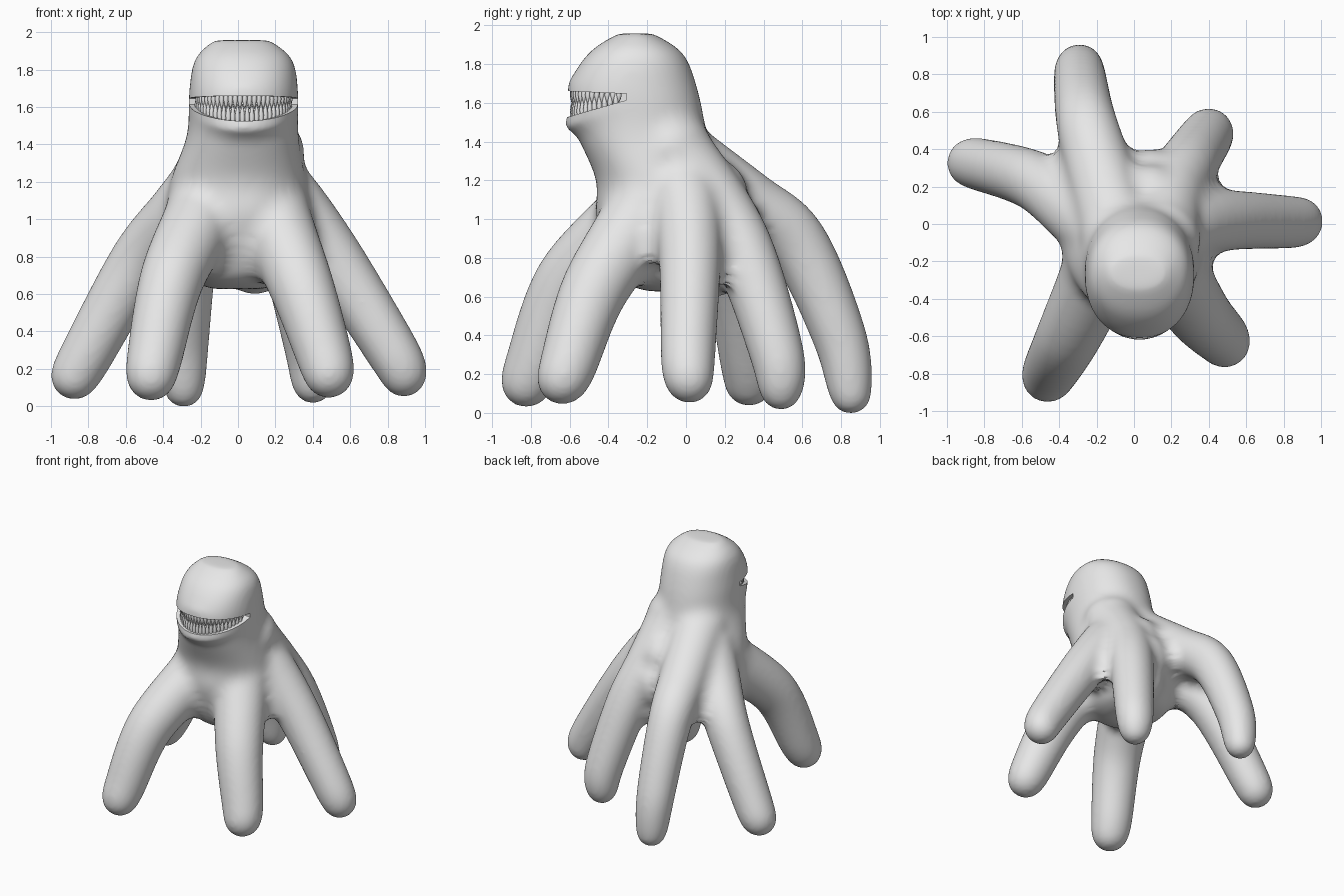
import bpy, bmesh, math
from mathutils import Vector, Matrix

if "Cube" in bpy.data.objects:
    bpy.data.objects.remove(bpy.data.objects["Cube"])

grey = bpy.data.materials.new("pale grey")
grey.diffuse_color = (0.8, 0.8, 0.8, 1)
grey.use_nodes = True
grey.node_tree.nodes["Principled BSDF"].inputs["Base Color"].default_value = grey.diffuse_color


def make_object(name, bm):
    bmesh.ops.recalc_face_normals(bm, faces=bm.faces[:])
    mesh = bpy.data.meshes.new(name)
    bm.to_mesh(mesh)
    bm.free()
    mesh.materials.append(grey)
    ob = bpy.data.objects.new(name, mesh)
    bpy.context.collection.objects.link(ob)
    return ob


def shade(ob, degrees):
    bpy.context.view_layer.objects.active = ob
    ob.select_set(True)
    bpy.ops.object.convert(target='MESH')
    bpy.ops.object.shade_smooth_by_angle(angle=math.radians(degrees))
    ob.select_set(False)


def spline(pts, steps):
    """Smooth path through a few points."""
    p = [Vector(q) for q in pts]
    p = [p[0]] + p + [p[-1]]
    out = []
    for i in range(1, len(p) - 2):
        a, b, c, d = p[i - 1:i + 3]
        for k in range(steps):
            t = k / steps
            out.append(0.5 * (2 * b + (c - a) * t + (2 * a - 5 * b + 4 * c - d) * t * t
                              + (3 * b - a - 3 * c + d) * t ** 3))
    return out + [p[-1]]


def loft(bm, rings):
    loops = [[bm.verts.new(v) for v in r] for r in rings]
    n = len(loops[0])
    for a, b in zip(loops, loops[1:]):
        for i in range(n):
            bm.faces.new((a[i], a[(i + 1) % n], b[(i + 1) % n], b[i]))
    bm.faces.new(loops[0])
    bm.faces.new(loops[-1])


def oval(z, cx, cy, rx, ry, n=40):
    def se(v):
        return math.copysign(abs(v) ** 0.92, v)
    return [(cx + rx * se(math.cos(2 * math.pi * i / n)),
             cy + ry * se(math.sin(2 * math.pi * i / n)), z) for i in range(n)]


def ball(bm, pos, radius, detail=3):
    bmesh.ops.create_icosphere(bm, subdivisions=detail, radius=radius,
                               matrix=Matrix.Translation(pos))


def limb(bm, *pts):
    """Chain of balls tapering from root to tip."""
    path = spline(pts, 10)
    for i, pos in enumerate(path):
        t = i / (len(path) - 1)
        ball(bm, pos, .215 - .09 * t ** .7 - .02 * t ** 8)


bm = bmesh.new()

# Trunk and head: height, centre x, centre y, half width, half depth
trunk = [(.63, 0, -.06, .14, .14), (.71, 0, -.07, .28, .29), (1, 0, -.08, .38, .38),
         (1.2, 0, -.14, .36, .32), (1.45, .025, -.23, .295, .335), (1.66, .03, -.275, .29, .335),
         (1.85, .03, -.26, .26, .245), (1.955, .02, -.26, .15, .09)]
loft(bm, [oval(*r) for r in spline(trunk, 4)])

# Six thick limbs, rooted in the neck
limb(bm, (-.08, -.07, 1.33), (-.19, .3, 1.08), (-.26, .57, .88), (-.29, .79, .4), (-.29, .85, .1))
limb(bm, (-.14, -.06, 1.2), (-.3, .06, 1.03), (-.53, .23, .77), (-.83, .32, .24), (-.88, .32, .15))
limb(bm, (-.17, -.22, 1.05), (-.35, -.6, .69), (-.45, -.79, .24), (-.465, -.83, .14))
limb(bm, (.17, -.2, 1.05), (.34, -.47, .64), (.47, -.61, .24), (.485, -.645, .16))
limb(bm, (.13, -.06, 1.22), (.3, .0, 1.06), (.53, .02, .76), (.84, .01, .27), (.89, .02, .155))
limb(bm, (.14, -.08, 1.35), (.2, .16, 1.05), (.29, .32, .77), (.39, .47, .3), (.4, .49, .12))

# Swelling at the back of the trunk
for z, y in ((1.12, .12), (.95, .2), (.8, .14)):
    ball(bm, (.09, y, z), .2)

# Lips: beads along the rim of the mouth
for i in range(41):
    a = math.radians(-82 + 164 * i / 40)
    s, c = math.sin(a), math.cos(a)
    ball(bm, (.03 + .245 * s, -.275 - .3 * c, 1.495 + .1 * (1 - c)), .05, 2)
    ball(bm, (.03 + .245 * s, -.275 - .285 * c, 1.69 - .01 * (1 - c)), .05, 2)
body = make_object("body", bm)

# Mouth cutter: curved slot that narrows towards the corners
bm = bmesh.new()
rings = []
for i in range(33):
    a = math.radians(-84 + 168 * i / 32)
    s, c = math.sin(a), math.cos(a)
    lo, hi = 1.525 + .1 * (1 - c), 1.66 - .015 * (1 - c)
    inner = Vector((.03 + .19 * s, -.27 - .24 * c, 0))
    outer = Vector((.03 + .42 * s, -.27 - .48 * c, 0))
    up = Vector((0, 0, 1))
    rings.append([inner + up * lo, outer + up * lo, outer + up * hi, inner + up * hi])
loft(bm, rings)
cutter = make_object("mouth_cutter", bm)
cutter.hide_render = True
cutter.hide_set(True)


def fuse():
    m = body.modifiers.new("fuse", 'REMESH')
    m.mode = 'VOXEL'
    m.voxel_size = 0.018


def swell(amount):
    m = body.modifiers.new("swell", 'DISPLACE')
    m.strength = amount
    m.mid_level = 0


def soften(count):
    m = body.modifiers.new("soften", 'SMOOTH')
    m.factor = 0.5
    m.iterations = count


# Fuse into one skin, fill the creases into soft webs, then open the mouth
fuse()
soften(3)
swell(.05)
fuse()
soften(12)
swell(-.047)
soften(8)
m = body.modifiers.new("mouth", 'BOOLEAN')
m.operation = 'DIFFERENCE'
m.solver = 'EXACT'
m.object = cutter
shade(body, 40)


# Teeth: pointed cones set along both jaws
def tooth_row(name, count, upper):
    bm = bmesh.new()
    for i in range(count):
        a = math.radians(-76 + 152 * (i + .5 * upper) / (count - .5))
        s, c = math.sin(a), math.cos(a)
        length = (.08 if upper else .1) * (.6 + .4 * c)
        root = 1.67 - .015 * (1 - c) if upper else 1.515 + .1 * (1 - c)
        pos = Vector((.03 + .255 * s, -.27 - .315 * c, root))
        tip = Vector((.008 * s, -.008 * c, -1 if upper else 1))
        rings = []
        for t, w in ((0, .8), (.35, 1), (.7, .65), (1, .12)):
            rings.append([pos + tip * (t * length) + Vector((math.cos(k * math.pi / 4),
                          math.sin(k * math.pi / 4), 0)) * (.0145 * w) for k in range(8)])
        loft(bm, rings)
    shade(make_object(name, bm), 50)


tooth_row("upper_teeth", 27, True)
tooth_row("lower_teeth", 27, False)
